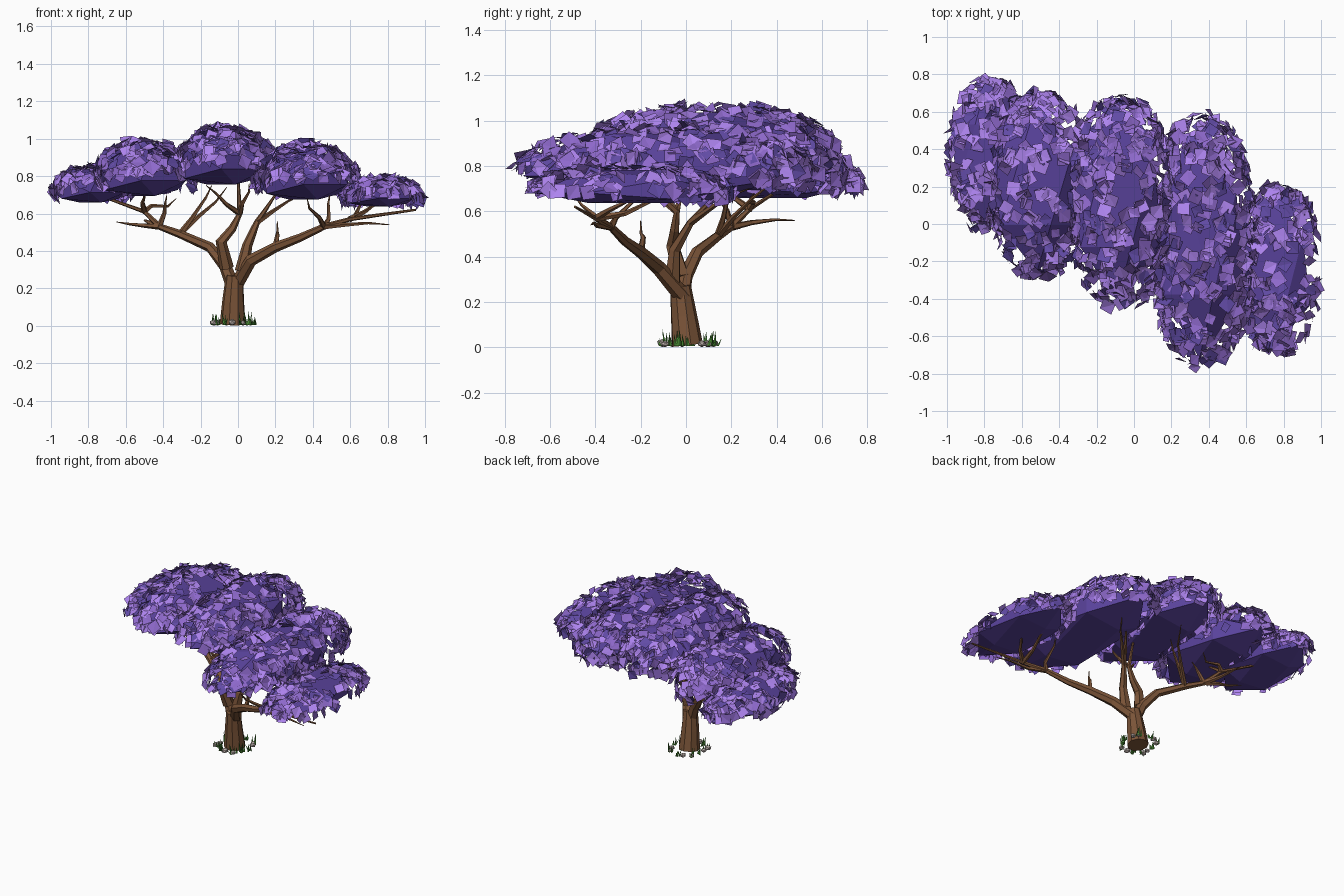
import bpy, bmesh, math, random
from mathutils import Vector, Matrix

if "Cube" in bpy.data.objects:
    bpy.data.objects.remove(bpy.data.objects["Cube"])

random.seed(7)


def material(name, *rgb):
    m = bpy.data.materials.new(name)
    m.diffuse_color = (*rgb, 1)
    m.use_nodes = True
    m.node_tree.nodes["Principled BSDF"].inputs["Base Color"].default_value = m.diffuse_color
    return m


BARK = material("bark", .2, .09, .04)
CORE = material("deep_purple", .1, .055, .33)
LEAVES = [material("leaf_light", .42, .23, .86),
          material("leaf_mid", .27, .14, .6),
          material("leaf_dark", .12, .07, .38)]
GRASS = material("grass_green", .06, .24, .03)
STONE = material("stone_grey", .5, .43, .4)


def rand_vec(s):
    return Vector([random.gauss(0, s) for _ in "xyz"])


def finish(bm, name, mats):
    me = bpy.data.meshes.new(name)
    bm.to_mesh(me)
    bm.free()
    for m in mats:
        me.materials.append(m)
    ob = bpy.data.objects.new(name, me)
    bpy.context.collection.objects.link(ob)


def tube(bm, pts, r0, r1, sides=6):
    """Tapered flat-sided tube along a path."""
    pts = [Vector(p) for p in pts]
    n = len(pts) - 1
    rings = []
    for i, p in enumerate(pts):
        d = (pts[min(i + 1, n)] - pts[max(i - 1, 0)]).normalized()
        a = d.cross(Vector((.1, 1, .05))).normalized()
        b = d.cross(a)
        r = r0 + (r1 - r0) * i / n
        rings.append([bm.verts.new(p + r * (a * math.cos(t) + b * math.sin(t)))
                      for t in (math.tau * k / sides for k in range(sides))])
    for lo, hi in zip(rings, rings[1:]):
        for k in range(sides):
            j = (k + 1) % sides
            bm.faces.new((lo[k], lo[j], hi[j], hi[k]))
    bm.faces.new(rings[0][::-1])
    bm.faces.new(rings[-1])
    bmesh.ops.recalc_face_normals(bm, faces=bm.faces)


# Trunk, tapering to the fork
bm = bmesh.new()
tube(bm, [(-.028, .005, .01), (-.025, -.01, .14), (-.018, -.025, .27)], .07, .047, 9)
finish(bm, "trunk", [BARK])

# Main limbs: left, right, middle, middle right
limbs = [
    [(-.03, -.02, .22), (-.07, 0, .32), (-.15, .05, .42), (-.31, .14, .49),
     (-.42, .2, .53), (-.5, .28, .61), (-.75, .42, .7)],
    [(-.01, -.01, .22), (.07, -.12, .35), (.2, -.2, .42), (.33, -.27, .47),
     (.46, -.33, .53), (.6, -.4, .57), (.95, -.49, .62)],
    [(-.06, -.02, .31), (-.09, -.06, .45), (-.03, -.05, .52), (.01, -.04, .6), (0, 0, .8)],
    [(.02, -.06, .29), (.05, -.05, .43), (.1, .02, .55), (.2, .16, .7)],
]
bm = bmesh.new()
for path in limbs:
    tube(bm, path, .038, .006)
finish(bm, "limbs", [BARK])

# Twigs: each tip grows from the closest limb joint, with a kink
tips = [(-.65, .3, .555), (-.38, .13, .7), (-.33, .3, .68), (-.5, .12, .73),
        (-.14, .2, .75), (-.17, -.2, .75), (.06, -.15, .76), (-.06, .4, .74),
        (.34, .28, .7), (.21, -.2, .56), (.37, -.5, .68), (.49, -.2, .7),
        (.81, -.42, .54), (.78, -.22, .67), (.66, -.04, .68), (-.5, .48, .56)]
joints = [Vector(p) for path in limbs for p in path[1:-1]]
bm = bmesh.new()
for tip in map(Vector, tips):
    root = min((j for j in joints if j.z < tip.z + .02), key=lambda j: (j - tip).length)
    mids = [root.lerp(tip, f) + rand_vec(.012) for f in (.35, .7)]
    tube(bm, [root, *mids, tip], .017, .002, 5)
finish(bm, "twigs", [BARK])


def blunt(v):
    """Squarer clump ends, most of all at the back."""
    return math.copysign(abs(v) ** (.75 if v > 0 else .85), v)


def leaf(bm, p, nrm):
    """Slightly folded square leaf card."""
    q = (nrm + rand_vec(.33)).normalized().to_track_quat('Z', 'Y').to_matrix()
    q = q @ Matrix.Rotation(random.uniform(0, math.tau), 3, 'Z')
    s = random.uniform(.025, .037)
    a, b, c, d = [bm.verts.new(p + q @ Vector((x * s, y * s, -.1 * s * x * y)))
                  for x, y in ((-1, -1), (1, -1), (1, 1), (-1, 1))]
    mat = random.choice("00112")
    for tri in ((a, b, c), (a, c, d)):
        bm.faces.new(tri).material_index = int(mat)


# Canopy clumps: centre x, y, half width x, half depth y, bottom z, top z
clumps = [(-.77, .36, .22, .43, .65, .86), (-.5, .2, .28, .51, .68, 1),
          (-.07, .11, .28, .58, .74, 1.07), (.37, -.1, .28, .69, .66, .98),
          (.77, -.25, .22, .46, .63, .8)]
for i, (cx, cy, rx, ry, zb, zt) in enumerate(clumps, 1):
    zc = zb + .3 * (zt - zb)
    rz = zt - zc
    # big-faceted inner mass, points to front and back, flattened underside
    bm = bmesh.new()
    bmesh.ops.create_icosphere(bm, subdivisions=1, radius=1,
                               matrix=Matrix.Rotation(math.pi / 2, 4, 'X'))
    for v in bm.verts:
        h = rz if v.co.z > 0 else zc - zb
        v.co = (cx - .02 + v.co.x * rx * .97, cy + v.co.y * ry * .9, zc + v.co.z * h)
    finish(bm, f"canopy_core_{i}", [CORE])
    # scattered leaf shell over the dome
    bm = bmesh.new()
    count = int(2300 * rx * ry)
    while count > 0:
        d = rand_vec(1).normalized()
        if d.z < (.3 * d.y ** 2 - .1 if d.y < 0 else -.2):
            continue
        k = random.uniform(.93, 1.01)
        p = Vector((cx + d.x * rx * k, cy + blunt(d.y) * ry * k, zc + d.z * rz * k))
        leaf(bm, p, Vector((d.x / rx, d.y / ry, d.z / rz)).normalized())
        count -= 1
    finish(bm, f"canopy_leaves_{i}", LEAVES)

# Grass blades and stones around the root
grass, stones = bmesh.new(), bmesh.new()
for k in range(13):
    a = math.tau * k / 13 + random.uniform(-.15, .15)
    r = random.uniform(.095, .125)
    c = Vector((-.028 + r * math.cos(a), .008 + r * math.sin(a), .005))
    if k % 3 != 1:
        for _ in range(4):
            o = c + rand_vec(.01)
            o.z = .005
            t = random.uniform(0, math.pi)
            w = Vector((math.cos(t), math.sin(t), 0)) * .009
            side = Vector((w.y, -w.x, 0))
            tip = o + rand_vec(.008)
            tip.z = random.uniform(.035, .08)
            base = [grass.verts.new(x) for x in (o - w, o + w, o + side)]
            top = grass.verts.new(tip)
            for j in range(3):
                grass.faces.new((base[j], base[(j + 1) % 3], top))
    if k % 3 != 0:
        s = random.uniform(.018, .027)
        c.z = s * .7
        m = Matrix.Translation(c) @ Matrix.Rotation(a, 4, 'Z') @ Matrix.Diagonal((s, s * .8, s * .7, 1))
        bmesh.ops.create_icosphere(stones, subdivisions=1, radius=1, matrix=m)
bmesh.ops.recalc_face_normals(grass, faces=grass.faces)
finish(grass, "grass_tufts", [GRASS])
finish(stones, "stones", [STONE])
